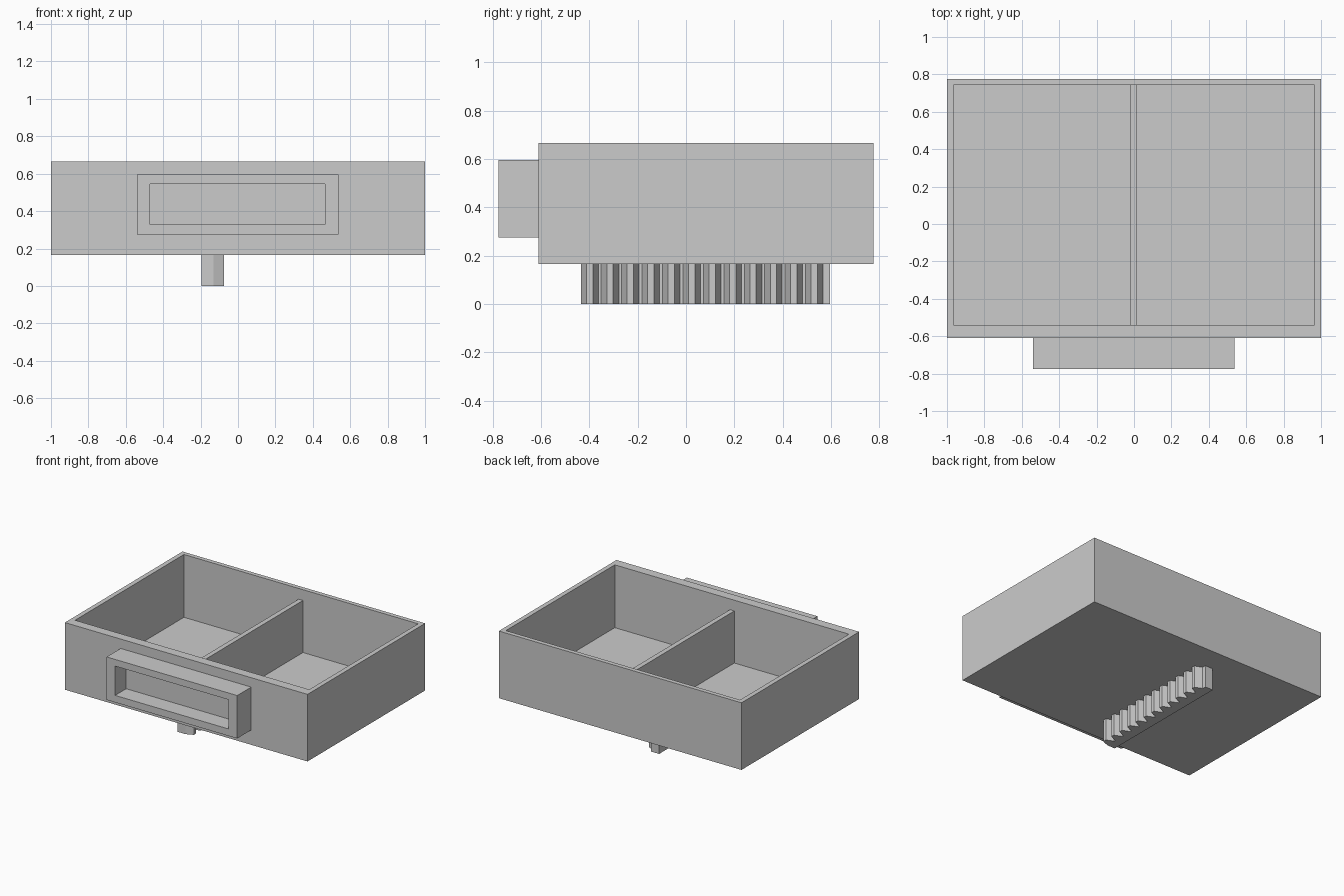
import bpy
import bmesh
from mathutils import Vector

if "Cube" in bpy.data.objects:
    bpy.data.objects.remove(bpy.data.objects["Cube"], do_unlink=True)

# Single plain grey
grey = bpy.data.materials.new("plain grey")
grey.use_nodes = True
colour = (0.6, 0.6, 0.6, 1)
grey.diffuse_color = colour
grey.node_tree.nodes["Principled BSDF"].inputs["Base Color"].default_value = colour


def finish(name, bm):
    bmesh.ops.recalc_face_normals(bm, faces=bm.faces)
    mesh = bpy.data.meshes.new(name)
    bm.to_mesh(mesh)
    bm.free()
    mesh.materials.append(grey)
    obj = bpy.data.objects.new(name, mesh)
    bpy.context.collection.objects.link(obj)
    return obj


def box(lo, hi):
    bm = bmesh.new()
    bmesh.ops.create_cube(bm, size=1)
    for v in bm.verts:
        v.co = [hi[i] if v.co[i] > 0 else lo[i] for i in range(3)]
    return bm


def recess(bm, direction, lo, hi, axis, floor):
    """Sink a rectangular pocket into the face that looks along direction."""
    face = max(bm.faces, key=lambda f: f.normal.dot(Vector(direction)))
    for level in (None, floor):
        bmesh.ops.inset_individual(bm, faces=[face], thickness=0.01)
        mid = face.calc_center_median()
        for v in face.verts:
            for i in range(3):
                if i != axis:
                    v.co[i] = hi[i] if v.co[i] > mid[i] else lo[i]
            if level is not None:
                v.co[axis] = level


# Open tray with a thicker front wall
tray = box((-1, -0.61, 0.165), (1, 0.775, 0.665))
tray.normal_update()
recess(tray, (0, 0, 1), (-0.965, -0.54, 0), (0.965, 0.742, 0), 2, 0.197)
finish("tray", tray)

# Divider, a little lower than the rim
finish("divider", box((-0.02, -0.54, 0.197), (0.016, 0.742, 0.585)))

# Handle block with a rectangular pocket in its front
handle = box((-0.54, -0.775, 0.275), (0.536, -0.61, 0.595))
handle.normal_update()
recess(handle, (0, -1, 0), (-0.47, 0, 0.327), (0.466, 0, 0.545), 1, -0.645)
finish("handle", handle)

# Toothed rack under the tray
BACK, ROOT, TIP = -0.195, -0.13, -0.075
START, END, PITCH, FLANK, LAND = -0.435, 0.595, 0.0845, 0.023, 0.0265
outline = [(BACK, START)]
for n in range(12):
    y = START + n * PITCH
    outline += [(ROOT, y), (TIP, y + FLANK),
                (TIP, y + FLANK + LAND), (ROOT, y + 2 * FLANK + LAND)]
outline += [(ROOT, END), (BACK, END)]
rack = bmesh.new()
base = rack.faces.new([rack.verts.new((x, y, 0)) for x, y in outline])
top = bmesh.ops.extrude_face_region(rack, geom=[base], use_keep_orig=True)
for item in top["geom"]:
    if isinstance(item, bmesh.types.BMVert):
        item.co.z = 0.165
finish("toothed_rack", rack)
